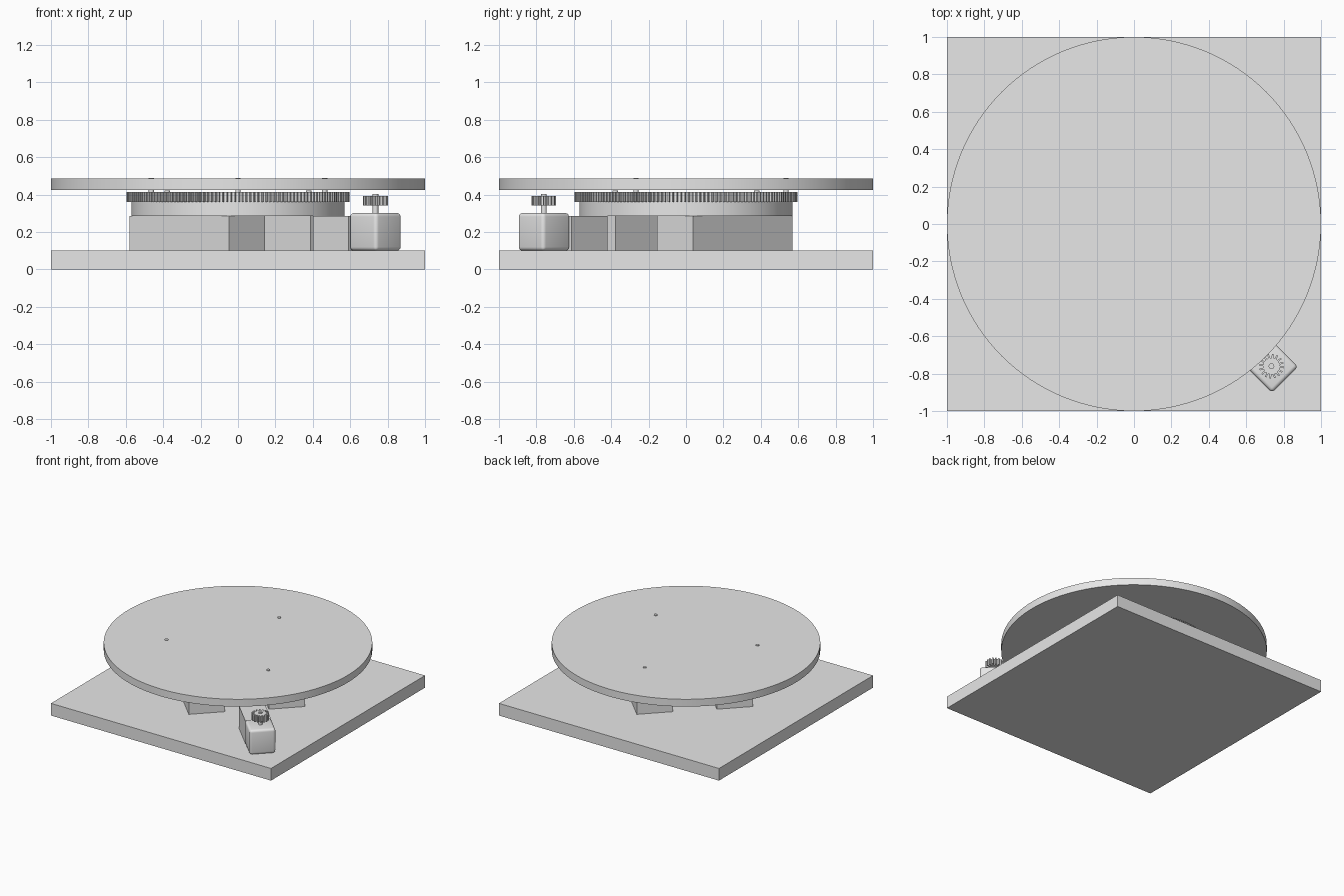
import bpy, bmesh, math
from math import radians, cos, sin, tau

cube = bpy.data.objects.get("Cube")
if cube:
    bpy.data.objects.remove(cube, do_unlink=True)

GREY = (0.8, 0.8, 0.8, 1)
grey = bpy.data.materials.new("light grey")
grey.use_nodes = True
grey.diffuse_color = GREY
grey.node_tree.nodes["Principled BSDF"].inputs["Base Color"].default_value = GREY


def finish(name, bm, smooth=True):
    bmesh.ops.recalc_face_normals(bm, faces=bm.faces)
    mesh = bpy.data.meshes.new(name)
    bm.to_mesh(mesh)
    bm.free()
    mesh.materials.append(grey)
    obj = bpy.data.objects.new(name, mesh)
    bpy.context.collection.objects.link(obj)
    if smooth:
        bpy.ops.object.select_all(action='DESELECT')
        obj.select_set(True)
        bpy.context.view_layer.objects.active = obj
        bpy.ops.object.shade_smooth_by_angle(angle=radians(30))
    return obj


def box(name, x, y, z0, z1, length, width, turn=0, bevel=0):
    bm = bmesh.new()
    bmesh.ops.create_cube(bm, size=1)
    bmesh.ops.scale(bm, vec=(length, width, z1 - z0), verts=bm.verts)
    if bevel:
        bmesh.ops.bevel(bm, geom=bm.edges[:], offset=bevel, segments=4,
                        profile=0.5, affect='EDGES')
    obj = finish(name, bm, bevel > 0)
    obj.location = (x, y, (z0 + z1) / 2)
    obj.rotation_euler.z = radians(turn)
    return obj


def cylinder(name, x, y, z0, z1, r, sides):
    bm = bmesh.new()
    bmesh.ops.create_cone(bm, cap_ends=True, segments=sides, radius1=r,
                          radius2=r, depth=z1 - z0)
    obj = finish(name, bm)
    obj.location = (x, y, (z0 + z1) / 2)
    return obj


def ring(name, x, y, z0, z1, outline, inner):
    """Flat ring; outline is a list of (angle, outer radius)."""
    bm = bmesh.new()
    loops = [[bm.verts.new((x + (r if out else inner) * cos(a),
                            y + (r if out else inner) * sin(a), z))
              for a, r in outline]
             for out, z in ((1, z0), (1, z1), (0, z1), (0, z0))]
    n = len(outline)
    for k in range(4):
        p, q = loops[k], loops[(k + 1) % 4]
        for i in range(n):
            j = (i + 1) % n
            bm.faces.new((p[i], p[j], q[j], q[i]))
    return finish(name, bm)


def teeth(count, root, tip):
    pitch = tau / count
    steps = ((0, root), (0.45, root), (0.55, tip), (0.9, tip))
    return [((i + f) * pitch, r) for i in range(count) for f, r in steps]


# Base and the two parallel support beams
box("base_board", 0, 0, 0, 0.1, 2, 2)
for side, label in ((-1, "front"), (1, "back")):
    box(label + "_support_beam", side * 0.218, side * 0.208, 0.1, 0.285, 0.753, 0.272, -45)

# Bearing, toothed ring and platter
ring("bearing_ring", 0, 0, 0.285, 0.36, [(tau * i / 128, 0.57) for i in range(128)], 0.46)
ring("ring_gear", 0, 0, 0.36, 0.415, teeth(170, 0.575, 0.597), 0.48)
cylinder("platter", 0, 0, 0.425, 0.485, 1, 128)

# Bolts through the platter and screws holding the ring
for i in range(3):
    a = radians(90 + 120 * i)
    cylinder("platter_bolt", 0.535 * cos(a), 0.535 * sin(a), 0.35, 0.49, 0.014, 16)
for i in range(4):
    a = radians(45 + 90 * i)
    cylinder("ring_screw", 0.535 * cos(a), 0.535 * sin(a), 0.36, 0.422, 0.014, 16)

# Motor on its mount, with shaft and pinion
mx, my = 0.735, -0.76
box("motor_mount", 0.565, -0.585, 0.1, 0.285, 0.27, 0.195, -45)
box("motor_body", mx, my, 0.1, 0.302, 0.205, 0.197, -45, 0.02)
cylinder("motor_shaft", mx, my, 0.29, 0.403, 0.015, 24)
ring("pinion", mx, my, 0.342, 0.394, teeth(16, 0.045, 0.066), 0.014)
